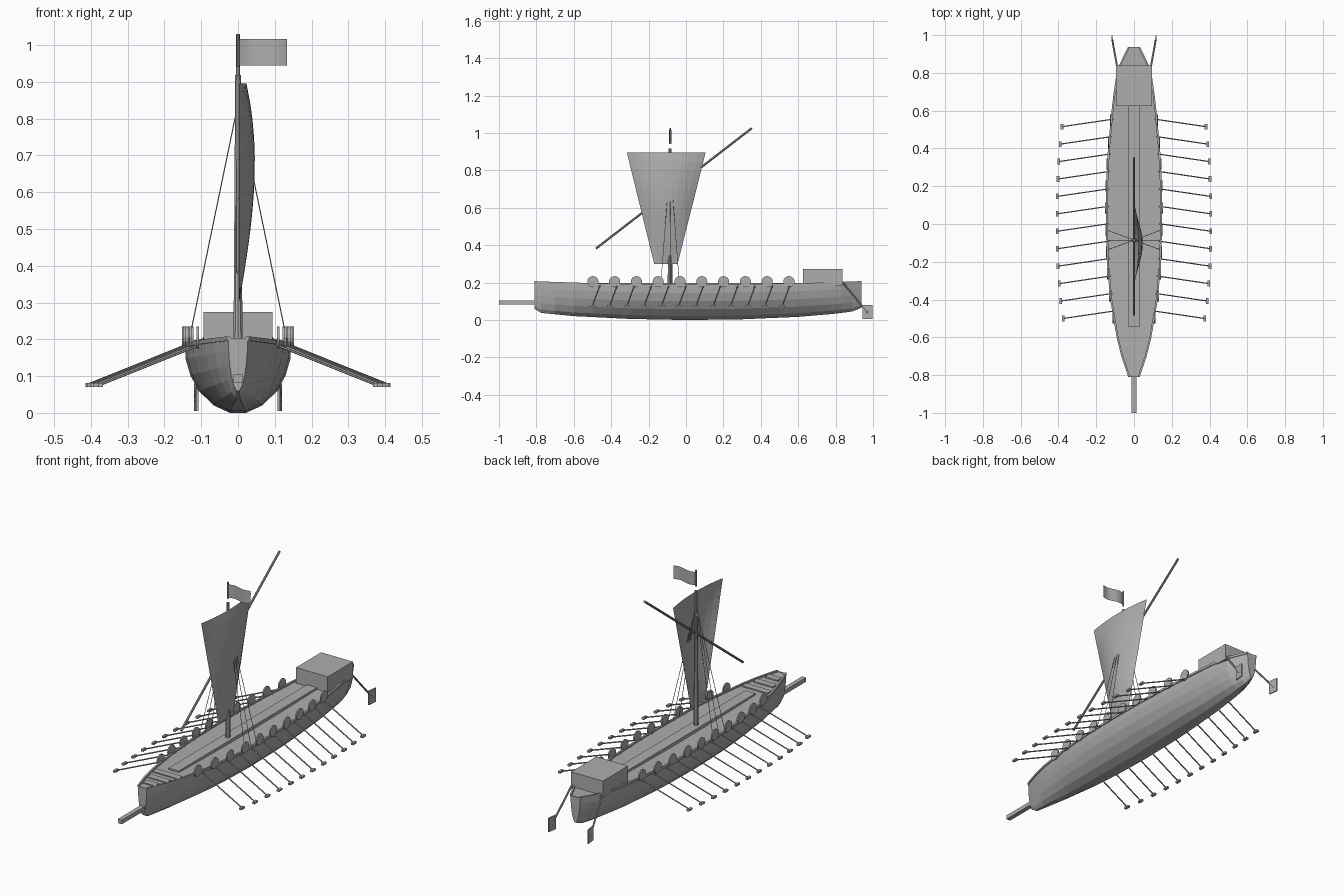
import bpy, bmesh, math
from mathutils import Vector

if "Cube" in bpy.data.objects:
    bpy.data.objects.remove(bpy.data.objects["Cube"])

grey = bpy.data.materials.new("weathered grey")
grey.diffuse_color = (0.42, 0.42, 0.42, 1)
grey.use_nodes = True
grey.node_tree.nodes["Principled BSDF"].inputs["Base Color"].default_value = grey.diffuse_color


def finish(name, bm):
    bmesh.ops.recalc_face_normals(bm, faces=bm.faces)
    mesh = bpy.data.meshes.new(name)
    bm.to_mesh(mesh)
    bm.free()
    mesh.materials.append(grey)
    ob = bpy.data.objects.new(name, mesh)
    bpy.context.collection.objects.link(ob)
    return ob


def box(name, lo, hi):
    bm = bmesh.new()
    bmesh.ops.create_cube(bm, size=1)
    for v in bm.verts:
        v.co = [(a + b) / 2 + c * (b - a) for a, b, c in zip(lo, hi, v.co)]
    return finish(name, bm)


def rod(name, a, b, r1, r2=None, sides=8):
    a, b = Vector(a), Vector(b)
    bm = bmesh.new()
    bmesh.ops.create_cone(bm, cap_ends=True, segments=sides, radius1=r1,
                          radius2=r1 if r2 is None else r2, depth=(b - a).length)
    turn = (b - a).to_track_quat('Z', 'Y')
    for v in bm.verts:
        v.co = turn @ v.co + (a + b) / 2
    return finish(name, bm)


def loft(name, rings, closed=True, caps=True):
    bm = bmesh.new()
    rows = [[bm.verts.new(p) for p in ring] for ring in rings]
    n = len(rows[0])
    for r, s in zip(rows, rows[1:]):
        for i in range(n if closed else n - 1):
            j = (i + 1) % n
            bm.faces.new((r[i], r[j], s[j], s[i]))
    if caps:
        bm.faces.new(rows[0])
        bm.faces.new(rows[-1])
    return finish(name, bm)


def lerp(table, y):
    for (a, p), (b, q) in zip(table, table[1:]):
        if y <= b:
            return p + (q - p) * (y - a) / (b - a)
    return table[-1][1]


# Hull lines: half width, keel height and sheer along the length
BEAM = [(-0.81, .026), (-0.7, .063), (-0.6, .088), (-0.4, .122), (-0.2, .14), (0, .145),
        (0.2, .144), (0.4, .134), (0.62, .113), (0.75, .097), (0.83, .08), (0.937, .028)]
KEEL = [(-0.81, .06), (-0.775, .038), (-0.6, .021), (-0.3, .006), (0, 0), (0.3, .004),
        (0.6, .017), (0.8, .034), (0.89, .046), (0.937, .065)]


def beam(y):
    return lerp(BEAM, y)


def sheer(y):
    return .186 + .018 * ((y - .06) / .87) ** 2


SECTION = [(1, 1), (.98, .78), (.89, .54), (.72, .31), (.46, .11), (.15, 0)]
stations = [-.81, -.775, -.7, -.6, -.5, -.4, -.3, -.2, -.1, 0, .1, .2, .3, .4, .5,
            .6, .7, .77, .83, .89, .937]

hull = []
for y in stations:
    w, k, s = beam(y), lerp(KEEL, y), sheer(y)
    half = [(w * a, y, k + (s - k) * b) for a, b in SECTION]
    hull.append(half + [(-x, yy, z) for x, yy, z in reversed(half)])
loft("hull", hull, closed=False)

# Deck just under the rail
deck = []
for y in stations:
    w, z = beam(y) - .003, sheer(y) - .004
    deck.append([(w, y, z), (-w, y, z), (-w, y, z - .008), (w, y, z - .008)])
loft("deck", deck)

# Rails along both edges
for side, label in ((1, "right"), (-1, "left")):
    rail = []
    for y in stations:
        w, z = beam(y), sheer(y)
        rail.append([(side * (w + dx), y, z + dz) for dx, dz in
                     ((.004, -.008), (.004, .004), (-.006, .004), (-.006, -.008))])
    loft(label + "_rail", rail)

# Raised walkway, cabin and ram
box("walkway", (-.03, -.545, .178), (.03, .63, .199))
box("cabin", (-.094, .625, .185), (.094, .838, .274))
box("ram", (-.012, -1, .083), (.012, -.79, .105))

# Low cross planks on the fore deck
for i in range(3):
    y = -.74 + i * .07
    w = beam(y) - .012
    box("fore_plank", (-w, y - .018, .185), (w, y + .018, sheer(y) + .002))

# Mast, slanted yard and pennant staff
MY = -.085
rod("mast", (0, MY, .18), (0, MY, .918), .013, .008, 10)
rod("yard", (0, -.482, .382), (0, .352, 1.026), .006)
rod("staff", (0, MY, .94), (0, MY, 1.028), .004)

# Pennant with a gentle wave
flag = []
for i in range(13):
    x = .002 + .131 * i / 12
    y = MY + .007 * math.sin(i / 12 * math.tau)
    flag.append([(x, y, .945), (x, y, 1.016)])
loft("pennant", flag, closed=False, caps=False)

# Sail: tapered towards the foot, bellied to one side
sail = []
for i in range(13):
    v = i / 12
    z = .3 + .595 * v
    y0, y1 = -.17 - .146 * v, -.045 + .15 * v
    belly = .02 * v + .155 * v * (1 - v) * (.55 + .45 * v)
    row = []
    for j in range(11):
        u = j / 10
        row.append((.003 + belly * (1 - (2 * u - 1) ** 2), y0 + (y1 - y0) * u, z))
    sail.append(row)
loft("sail", sail, closed=False, caps=False)

for side in (1, -1):
    # Shrouds
    for dy in (-.05, 0, .05):
        rod("shroud", (0, MY, .84), (side * .135, MY + dy, .187), .0015, sides=5)

    # Oars with small cross blades
    for i in range(12):
        y = -.5 + i * .0923
        w = beam(y + .04)
        tip = (side * (w + .262), y, .077)
        rod("oar", (side * (w - .01), y + .04, .186), tip, .0035, sides=6)
        box("oar_blade", (tip[0] - .007, y - .015, .071), (tip[0] + .007, y + .015, .081))

    # Round shields
    for i in range(10):
        y = -.498 + i * .1165
        x = beam(y) + .004
        rod("shield", (side * (x - .003), y, .205), (side * (x + .004), y, .205), .03, sides=16)

    # Steering oars at the stern
    rod("steering_oar", (side * .088, .825, .217), (side * .115, .975, .035), .005)
    blade = box("steering_blade", (-.003, .945, .005), (.003, .997, .08))
    for v in blade.data.vertices:
        v.co.x += side * (.114 + (v.co.y - .97) * .12)
